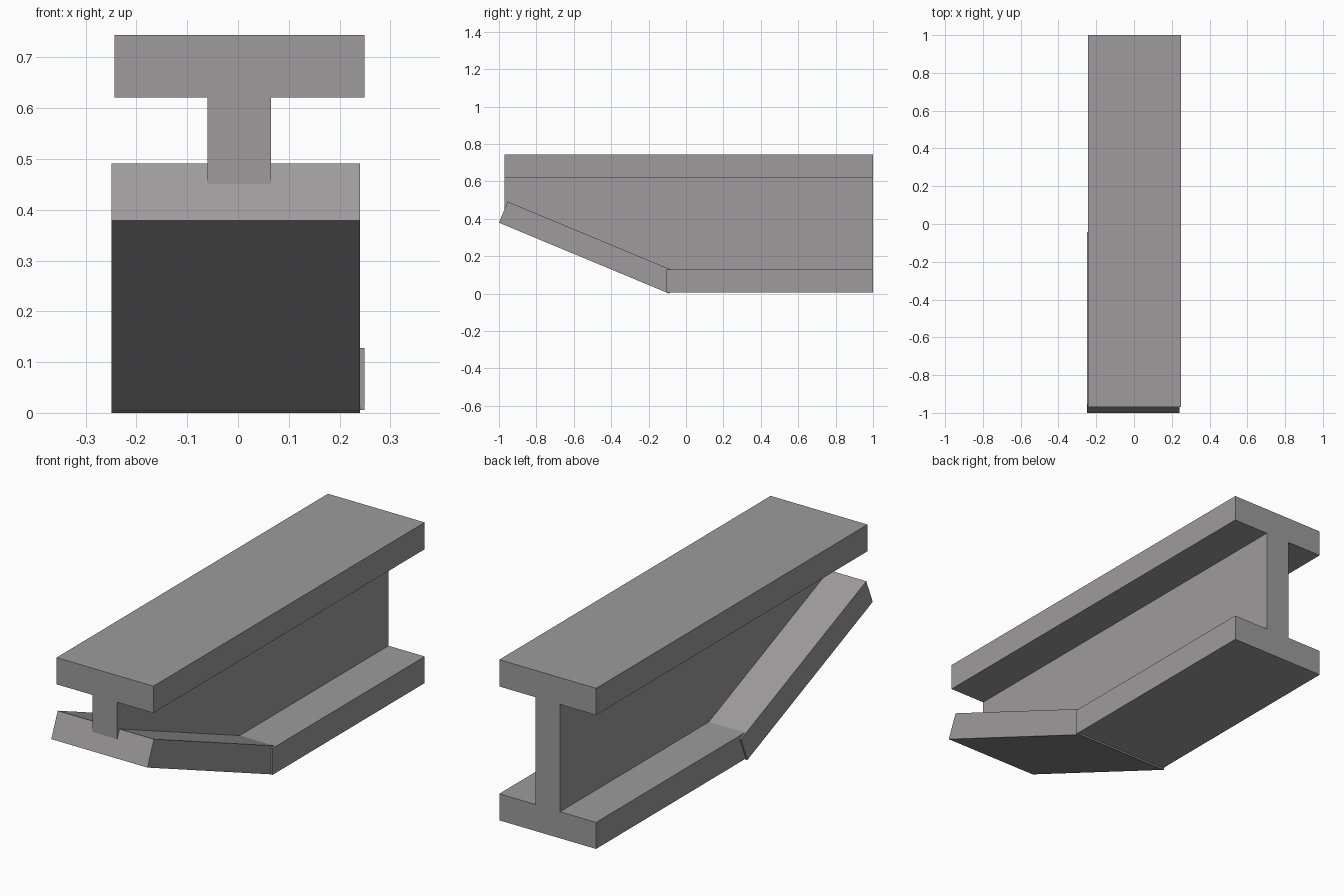
import bpy
import bmesh
from mathutils import Vector

cube = bpy.data.objects.get("Cube")
if cube:
    bpy.data.objects.remove(cube, do_unlink=True)

# One flat steel colour
steel = bpy.data.materials.new("warm_grey_steel")
steel.use_nodes = True
colour = (0.34, 0.33, 0.335, 1)
steel.diffuse_color = colour
steel.node_tree.nodes["Principled BSDF"].inputs["Base Color"].default_value = colour


def extrude_profile(name, profile, x0, x1):
    """Extrude a side profile of (y, z) points from x0 to x1."""
    bm = bmesh.new()
    face = bm.faces.new([bm.verts.new((x0, y, z)) for y, z in profile])
    out = bmesh.ops.extrude_face_region(bm, geom=[face])
    moved = [v for v in out["geom"] if isinstance(v, bmesh.types.BMVert)]
    bmesh.ops.translate(bm, verts=moved, vec=(x1 - x0, 0, 0))
    bmesh.ops.recalc_face_normals(bm, faces=bm.faces)
    mesh = bpy.data.meshes.new(name)
    bm.to_mesh(mesh)
    bm.free()
    mesh.materials.append(steel)
    obj = bpy.data.objects.new(name, mesh)
    bpy.context.collection.objects.link(obj)
    return obj


def rectangle(y0, y1, z0, z1):
    return [(y0, z0), (y1, z0), (y1, z1), (y0, z1)]


# Straight flanges
left, right = -0.243, 0.249
front, back = -0.97, 1.0
extrude_profile("top_flange", rectangle(front, back, 0.621, 0.744), left, right)
extrude_profile("bottom_flange", rectangle(-0.105, back, 0.006, 0.128), left, right)

# Sloping flange with square-cut ends, offset slightly sideways
low_front, low_back = Vector((-1.0, 0.379)), Vector((-0.09, 0.0))
slope = (low_back - low_front).normalized()
thickness = Vector((-slope.y, slope.x)) * 0.122
extrude_profile("sloping_flange",
                [low_front, low_back, low_back + thickness, low_front + thickness],
                -0.249, 0.24)

# Web tapering toward the front, its lower edge buried in the flanges
extrude_profile("web",
                [(front, 0.63), (back, 0.63), (back, 0.12), (-0.08, 0.06), (front, 0.42)],
                -0.06, 0.065)
